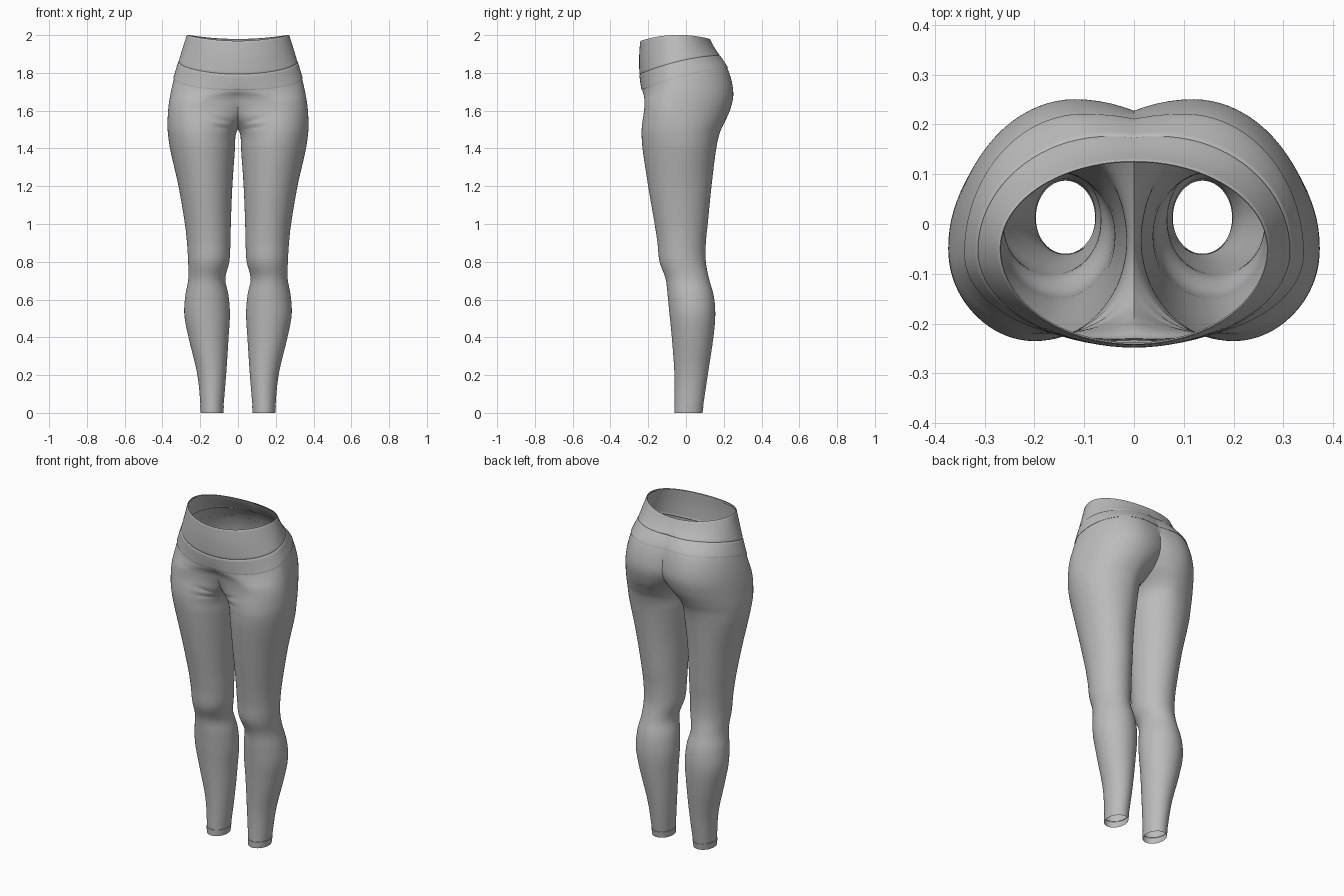
import bpy, bmesh, math
from mathutils import Vector

if "Cube" in bpy.data.objects:
    bpy.data.objects.remove(bpy.data.objects["Cube"], do_unlink=True)

SIDES = 80

# Leg sections: height, inner x, outer x, front y, back y
LEG = [
    (0, .08, .195, -.06, .085),
    (.2, .063, .215, -.061, .115),
    (.4, .05, .262, -.075, .145),
    (.52, .043, .284, -.087, .155),
    (.62, .05, .279, -.097, .147),
    (.71, .067, .263, -.108, .122),
    (.8, .046, .264, -.14, .105),
    (.9, .04, .27, -.151, .105),
    (1, .038, .281, -.166, .115),
    (1.2, .03, .315, -.2, .135),
]

# Pelvis sections: the same, then front crest x, back crest x, widest y, tilt, sag
PELVIS = [
    (1.4, .016, .36, -.23, .16, .19, .17, -.03, 0, 0),
    (1.48, .01, .371, -.235, .178, .2, .16, -.04, 0, 0),
    (1.53, -.02, .373, -.232, .2, .2, .15, -.05, 0, 0),
    (1.6, -.1, .37, -.222, .232, .2, .13, -.06, 0, 0),
    (1.66, -.18, .363, -.22, .25, .18, .12, -.06, .015, 0),
    (1.72, -.22, .353, -.222, .243, .13, .115, -.06, .04, .01),
    (1.79, -.28, .337, -.232, .217, .04, .1, -.06, .06, .02),
    (1.87, -.29, .312, -.243, .175, 0, .05, -.055, .05, .025),
    (1.94, -.285, .289, -.245, .145, 0, .02, -.05, .02, .035),
    (2, -.268, .268, -.24, .125, 0, 0, -.05, -.015, .045),
]


def full_row(row):
    z, inner, outer, front, back = row
    middle = (inner + outer) / 2
    return row + (middle, middle, (front + back) / 2, 0, 0)


KEYS = [full_row(row) for row in LEG] + PELVIS


def slope(i, c):
    a, b = KEYS[max(i - 1, 0)], KEYS[min(i + 1, len(KEYS) - 1)]
    return (b[c] - a[c]) / (b[0] - a[0])


def section(z):
    """Smoothly interpolated section values at height z."""
    i = max(k for k in range(len(KEYS) - 1) if KEYS[k][0] <= z or k == 0)
    a, b = KEYS[i], KEYS[i + 1]
    span = b[0] - a[0]
    t = (z - a[0]) / span
    h = t * t * (3 - 2 * t)
    return [a[c] + (b[c] - a[c]) * h
            + span * t * (1 - t) * ((1 - t) * slope(i, c) - t * slope(i + 1, c))
            for c in range(1, len(a))]


def fold(x, z):
    """Soft creases fanning out from the crotch on the front."""
    depth = 0
    for start, rise in ((1.525, .3), (1.5, .12)):
        across = (z - start - rise * x) / .013
        along = (x - .08) / .05
        depth += .005 * math.exp(-across ** 2 - along ** 2)
    return depth


def ring(z, offset):
    inner, outer, front, back, crest_f, crest_b, wide, tilt, sag = section(z)
    points = []
    for k in range(SIDES):
        angle = math.tau * k / SIDES
        c, s = math.cos(angle), math.sin(angle)
        crest = crest_f if s < 0 else crest_b
        rx = (outer - crest if c > 0 else crest - inner) + offset
        ry = (wide - front if s < 0 else back - wide) + offset
        x, y = crest + rx * c, wide + ry * s
        u = y / .24
        height = z + tilt * u - sag * u * u
        if s < 0:
            y += fold(x, height)
        points.append(Vector((x, y, height)))
    return points


def garment_part(name, rows, material):
    """Loft one side, trim it on the centre plane and mirror it."""
    bm = bmesh.new()
    loops = [[bm.verts.new(p) for p in ring(z, off)] for z, off in rows]
    for low, high in zip(loops, loops[1:]):
        for k in range(SIDES):
            n = (k + 1) % SIDES
            bm.faces.new((low[k], low[n], high[n], high[k]))
    bmesh.ops.bisect_plane(bm, geom=bm.verts[:] + bm.edges[:] + bm.faces[:],
                           dist=1e-5, plane_co=(0, 0, 0), plane_no=(1, 0, 0),
                           clear_inner=True)
    for v in bm.verts:
        if abs(v.co.x) < 1e-4:
            v.co.x = 0
    copy = bmesh.ops.duplicate(bm, geom=bm.verts[:] + bm.edges[:] + bm.faces[:])["geom"]
    for item in copy:
        if isinstance(item, bmesh.types.BMVert):
            item.co.x *= -1
    bmesh.ops.reverse_faces(bm, faces=[f for f in copy if isinstance(f, bmesh.types.BMFace)])
    bmesh.ops.remove_doubles(bm, verts=bm.verts[:], dist=1e-5)
    mesh = bpy.data.meshes.new(name)
    bm.to_mesh(mesh)
    bm.free()
    mesh.materials.append(material)
    obj = bpy.data.objects.new(name, mesh)
    bpy.context.collection.objects.link(obj)
    bpy.ops.object.select_all(action='DESELECT')
    obj.select_set(True)
    bpy.context.view_layer.objects.active = obj
    bpy.ops.object.shade_smooth_by_angle(angle=math.radians(35))
    return obj


def steps(start, end, count):
    return [start + (end - start) * i / count for i in range(count + 1)]


fabric = bpy.data.materials.new("grey fabric")
fabric.use_nodes = True
grey = (.5, .5, .5, 1)
fabric.diffuse_color = grey
fabric.node_tree.nodes["Principled BSDF"].inputs["Base Color"].default_value = grey

# Legs and seat, with a slightly raised ankle hem
HEM, SEAM, STITCH, TOP = .036, 1.79, 1.87, 2
leg_rows = [(z, .002) for z in steps(0, HEM, 3)]
leg_rows += [(z, 0) for z in steps(HEM + .001, 1.4, 80)]
leg_rows += [(z, 0) for z in steps(1.406, SEAM + .004, 60)]
garment_part("legs_and_seat", leg_rows, fabric)

# Waistband: lapped lower edge, stitched groove, rolled top edge
band_rows = [(SEAM - .001, -.001), (SEAM - .003, .003)]
band_rows += [(z, .004) for z in steps(SEAM, STITCH - .004, 10)]
band_rows += [(STITCH, .001)]
band_rows += [(z, .003) for z in steps(STITCH + .004, TOP - .003, 16)]
band_rows += [(TOP, .001), (TOP - .003, -.002), (TOP - .012, -.002)]
garment_part("waistband", band_rows, fabric)
